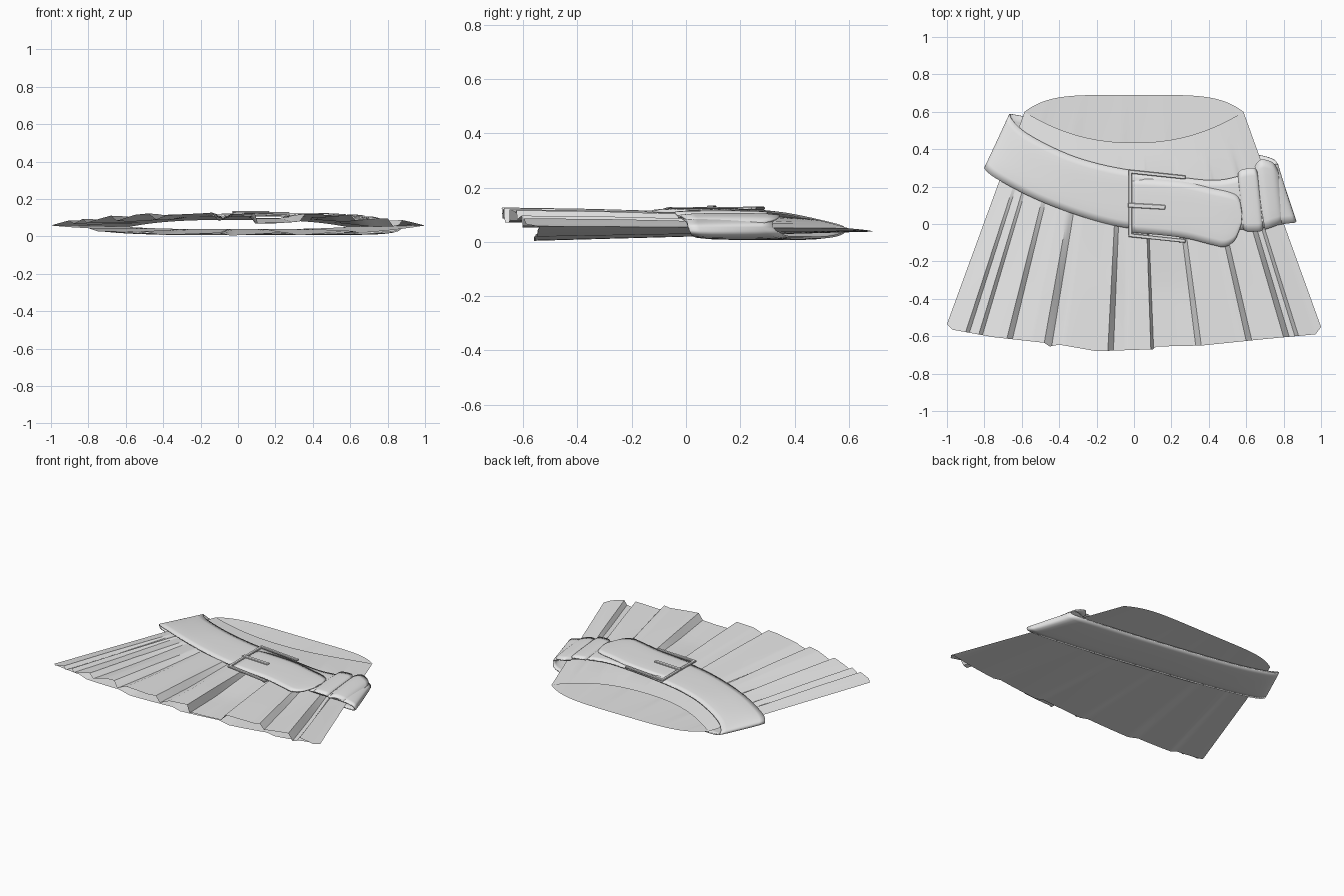
import bpy, bmesh, math
from mathutils import Vector

cube = bpy.data.objects.get("Cube")
if cube:
    bpy.data.objects.remove(cube)

grey = bpy.data.materials.new("light grey cloth")
grey.use_nodes = True
grey.diffuse_color = (0.8, 0.8, 0.8, 1)
grey.node_tree.nodes["Principled BSDF"].inputs["Base Color"].default_value = grey.diffuse_color


def grid_object(name, rows, angle=35, thickness=0, closed=False):
    """Skin a list of equally long point rows, optionally joined end to start."""
    bm = bmesh.new()
    verts = [[bm.verts.new(p) for p in row] for row in rows]
    pairs = list(zip(verts, verts[1:]))
    if closed:
        pairs.append((verts[-1], verts[0]))
    for a, b in pairs:
        for i in range(len(a) - 1):
            bm.faces.new((a[i], b[i], b[i + 1], a[i + 1]))
    bmesh.ops.remove_doubles(bm, verts=bm.verts, dist=0.0002)
    bmesh.ops.recalc_face_normals(bm, faces=bm.faces)
    # open cloth faces upward, loops face outward
    if not closed and sum(f.normal.z for f in bm.faces) < 0:
        bmesh.ops.reverse_faces(bm, faces=bm.faces)
    mesh = bpy.data.meshes.new(name)
    bm.to_mesh(mesh)
    bm.free()
    obj = bpy.data.objects.new(name, mesh)
    bpy.context.collection.objects.link(obj)
    mesh.materials.append(grey)
    if thickness:
        mod = obj.modifiers.new("thickness", 'SOLIDIFY')
        mod.thickness = thickness
        mod.offset = -1
    bpy.ops.object.select_all(action='DESELECT')
    obj.select_set(True)
    bpy.context.view_layer.objects.active = obj
    bpy.ops.object.shade_smooth_by_angle(angle=math.radians(angle))
    return obj


def lerp_table(table, x):
    for (x0, y0), (x1, y1) in zip(table, table[1:]):
        if x <= x1:
            return y0 + (y1 - y0) * (x - x0) / (x1 - x0)
    return table[-1][1]


def smooth_path(points, closed=False, steps=6):
    """Catmull-Rom interpolation of tuples of any length."""
    n, out = len(points), []
    pick = (lambda i: points[i % n]) if closed else (lambda i: points[max(0, min(n - 1, i))])
    for i in range(n if closed else n - 1):
        for k in range(steps):
            t = k / steps
            out.append([0.5 * (2 * b + (c - a) * t + (2 * a - 5 * b + 4 * c - d) * t * t
                               + (3 * b - a - 3 * c + d) * t ** 3)
                        for a, b, c, d in zip(pick(i - 1), pick(i), pick(i + 1), pick(i + 2))])
    if not closed:
        out.append(list(points[-1]))
    return out


def strap(name, stations, closed=False, bulge=0.006, thickness=0.008):
    """Band through stations of (top x, top y, bottom x, bottom y, z)."""
    rows = []
    for tx, ty, bx, by, z in smooth_path(stations, closed):
        side = max(-1, min(1, (z - 0.06) / 0.03))
        rows.append([(tx + (bx - tx) * w, ty + (by - ty) * w,
                      z + side * bulge * (1 - (2 * w - 1) ** 4))
                     for w in [j / 8 for j in range(9)]])
    return grid_object(name, rows, 40, thickness, closed)


# skirt: pleat heights across the front and back, by share of half width
FRONT_PLEATS = [(-1, 0), (-.9, .012), (-.88, -.01), (-.83, .01), (-.81, -.012), (-.68, .012),
                (-.65, -.018), (-.55, .008), (-.48, .012), (-.44, -.022), (-.38, .0),
                (-.2, .006), (-.14, .01), (-.11, -.03), (-.04, 0), (.09, .008), (.105, -.045),
                (.24, -.042), (.33, -.035), (.36, .006), (.56, .002), (.6, .012), (.63, -.02),
                (.8, .01), (.83, -.03), (.86, -.02), (.88, .01), (1, 0)]
BACK_PLEATS = [(-1, 0), (-.8, .012), (-.75, 0), (-.5, .016), (-.42, 0), (-.1, .014),
               (-.04, 0), (.25, .016), (.32, 0), (.6, .014), (.66, 0), (1, 0)]
FRONT_HEM = [(-1, -.535), (-.97, -.565), (-.75, -.605), (-.48, -.635), (-.45, -.655), (-.4, -.645),
             (-.2, -.68), (.1, -.67), (.12, -.655), (.36, -.65), (.7, -.615), (.97, -.59), (1, -.55)]


def front_point(s, v):
    top = 0.60 - 0.165 * (1 - abs(s) ** 2.2)
    y = top + (lerp_table(FRONT_HEM, s) - top) * v
    x = s * (0.585 + 0.415 * v)
    side = 0.05 + 0.008 * v
    crown = lerp_table([(0, .088), (.2, .104), (1, .117)], v)
    z = side + (crown - side) * (1 - abs(s) ** 3)
    return x, y, z + lerp_table(FRONT_PLEATS, s) * max(0, min(1, (v - .12) / .6))


def back_point(s, v):
    top = 0.60 + 0.09 * (1 - abs(s) ** 5)
    hem = -.54 - .02 * (1 - s * s) if abs(s) < .999 else lerp_table(FRONT_HEM, s)
    side = 0.05 + 0.008 * v
    low = 0.038 - 0.034 * v
    z = side + (low - side) * (1 - abs(s) ** 3)
    return s * (0.585 + 0.415 * v), top + (hem - top) * v, z + lerp_table(BACK_PLEATS, s) * v


ROWS = [i / 16 for i in range(17)]
across = {round(i / 50 - 1, 3) for i in range(101)}
rim_front = sorted(across | {p[0] for p in FRONT_PLEATS} | {p[0] for p in FRONT_HEM})
rim_back = sorted(across | {p[0] for p in BACK_PLEATS}, reverse=True)
columns = [[front_point(s, v) for v in ROWS] for s in rim_front]
columns += [[back_point(s, v) for v in ROWS] for s in rim_back[1:-1]]
grid_object("pleated_skirt", columns, 30, closed=True)

# belt: slanted loop around the hips
strap("belt", [
    (-.665, .58, -.80, .30, .058), (-.58, .49, -.74, .245, .083), (-.38, .385, -.52, .13, .105),
    (-.2, .325, -.25, .03, .113), (0, .285, -.01, -.025, .115), (.25, .25, .24, -.03, .113),
    (.45, .235, .5, -.03, .107), (.62, .275, .66, -.025, .098), (.73, .32, .80, 0, .08),
    (.77, .32, .865, .01, .055), (.69, .365, .8, .03, .018), (.3, .42, .3, .1, .014),
    (-.3, .52, -.4, .22, .014), (-.61, .58, -.74, .28, .03)], closed=True)

# belt end: rounded tongue coming through the buckle
strap("belt_tongue", [
    (-.01, .245, -.01, -.045, .118), (.25, .228, .25, -.072, .12), (.42, .19, .42, -.112, .119),
    (.51, .17, .485, -.122, .117), (.56, .14, .54, -.085, .114), (.578, .06, .575, .0, .112)])

# keeper loop and the gathered fold beside it
strap("belt_keeper", [
    (.555, .27, .585, -.03, .104), (.575, .29, .61, -.04, .112), (.64, .3, .67, -.04, .11),
    (.66, .28, .69, -.03, .1)], bulge=.004)
strap("belt_fold", [
    (.645, .31, .70, -.03, .094), (.68, .345, .73, -.02, .1), (.74, .33, .78, .0, .087),
    (.77, .29, .80, .02, .072)], bulge=.006)


def bar(name, start, end, width, height):
    """Bevelled rectangular bar between two points."""
    a, b = Vector(start), Vector(end)
    bpy.ops.mesh.primitive_cube_add(size=1, location=(a + b) / 2)
    obj = bpy.context.object
    obj.name = name
    obj.scale = ((b - a).length + width, width, height)
    obj.rotation_euler = (b - a).to_track_quat('X', 'Z').to_euler()
    obj.data.materials.append(grey)
    bpy.ops.object.transform_apply(location=False, rotation=False, scale=True)
    mod = obj.modifiers.new("soft edges", 'BEVEL')
    mod.width = 0.003
    return obj


# buckle: rectangular frame with a prong
corners = [(-.02, .28, .124), (.265, .25, .124), (.265, -.09, .112), (-.02, -.06, .122)]
sides = ["top", "inner", "bottom", "outer"]
for i, side in enumerate(sides):
    if side != "inner":
        bar("buckle_" + side, corners[i], corners[(i + 1) % 4], .02, .012)
bar("buckle_inner", (.255, .245, .11), (.255, -.085, .104), .02, .008)
bar("buckle_prong", (-.02, .1, .13), (.155, .09, .13), .025, .009)
